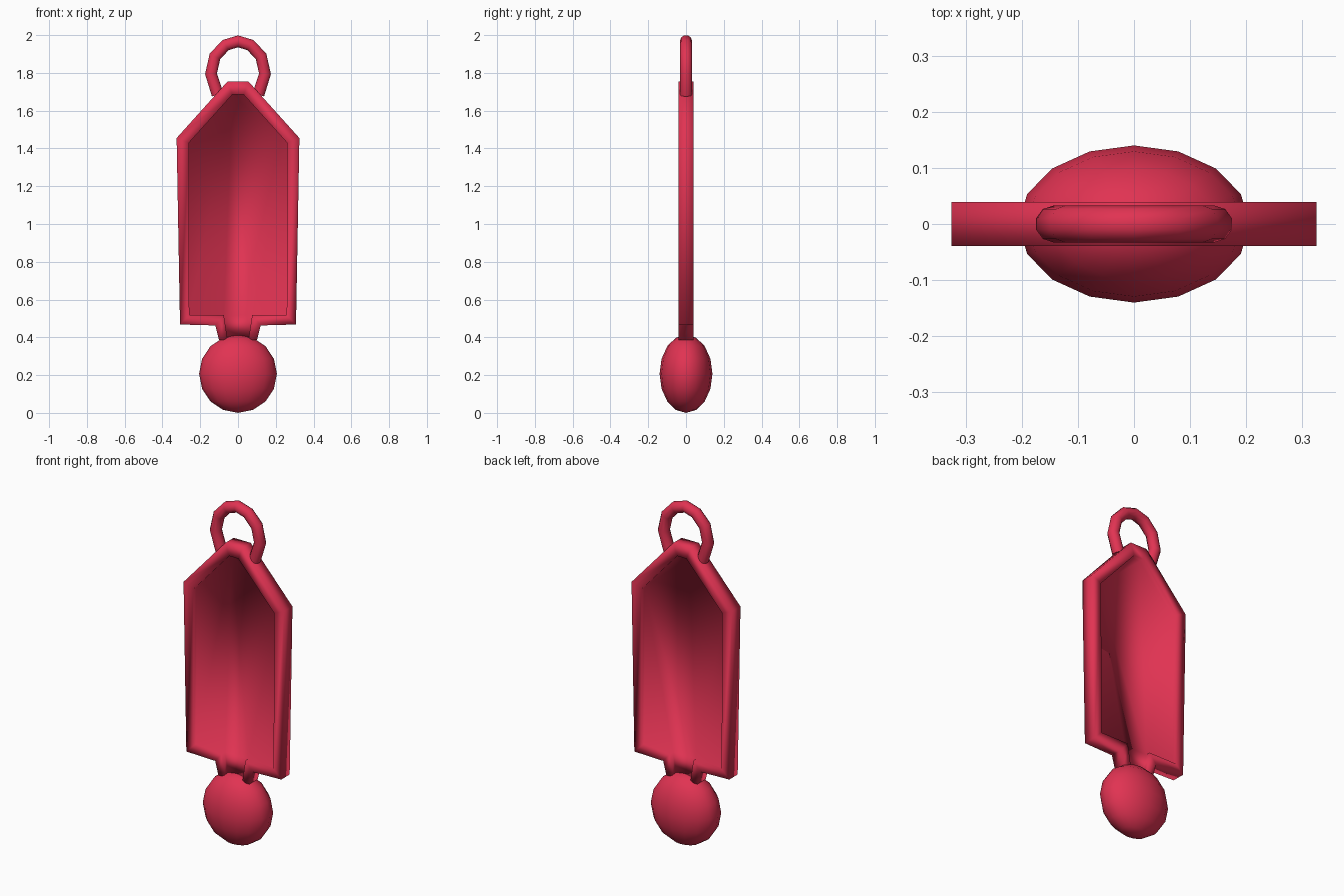
import bpy, bmesh

if "Cube" in bpy.data.objects:
    bpy.data.objects.remove(bpy.data.objects["Cube"])

mat = bpy.data.materials.new("red")
mat.diffuse_color = (0.75, 0.033, 0.085, 1)
mat.use_nodes = True
mat.node_tree.nodes["Principled BSDF"].inputs["Base Color"].default_value = mat.diffuse_color


def mirrored(half):
    """Right-hand points followed by their left-hand mirror, as one open chain."""
    return half + [(-x, z) for x, z in reversed(half)]


# Framed body: open rim running from neck to neck, with a recessed panel
outer = mirrored([(0.10, 0.385), (0.12, 0.463), (0.307, 0.468), (0.325, 1.455), (0.055, 1.755)])
inner = mirrored([(0.055, 0.385), (0.075, 0.517), (0.258, 0.517), (0.26, 1.43), (0.03, 1.685)])
rim_y, panel_y = 0.039, 0.012

bm = bmesh.new()
sections = [(inner, -panel_y), (inner, -rim_y), (outer, -rim_y),
            (outer, rim_y), (inner, rim_y), (inner, panel_y)]
chains = [[bm.verts.new((x, y, z)) for x, z in pts] for pts, y in sections]
for a, b in zip(chains, chains[1:]):
    for i in range(len(a) - 1):
        bm.faces.new((a[i], a[i + 1], b[i + 1], b[i]))
front, back = chains[0], chains[-1]
bm.faces.new(front)
bm.faces.new(back)
bm.faces.new((front[0], front[-1], back[-1], back[0]))
for end in (0, -1):
    bm.faces.new([c[end] for c in chains])
bmesh.ops.recalc_face_normals(bm, faces=bm.faces)
for f in bm.faces:
    f.smooth = True
mesh = bpy.data.meshes.new("framed_body")
bm.to_mesh(mesh)
bm.free()
mesh.materials.append(mat)
bpy.context.collection.objects.link(bpy.data.objects.new("framed_body", mesh))

# Flattened ball at the bottom
bpy.ops.mesh.primitive_uv_sphere_add(segments=16, ring_count=8, radius=1, location=(0, 0, 0.207))
ball = bpy.context.object
ball.name = "bottom_ball"
ball.scale = (0.206, 0.14, 0.207)
bpy.ops.object.shade_smooth()
ball.data.materials.append(mat)

# Hanging loop: round wire bent over the top
half = [(0.108, 1.685), (0.143, 1.795), (0.122, 1.887), (0.066, 1.947)]
path = half + [(0, 1.967)] + [(-x, z) for x, z in reversed(half)]
curve = bpy.data.curves.new("hanging_loop", "CURVE")
curve.dimensions = "3D"
curve.bevel_depth = 0.033
curve.bevel_resolution = 3
curve.use_fill_caps = True
spline = curve.splines.new("POLY")
spline.points.add(len(path) - 1)
for p, (x, z) in zip(spline.points, path):
    p.co = (x, 0, z, 1)
spline.use_smooth = True
curve.materials.append(mat)
bpy.context.collection.objects.link(bpy.data.objects.new("hanging_loop", curve))
